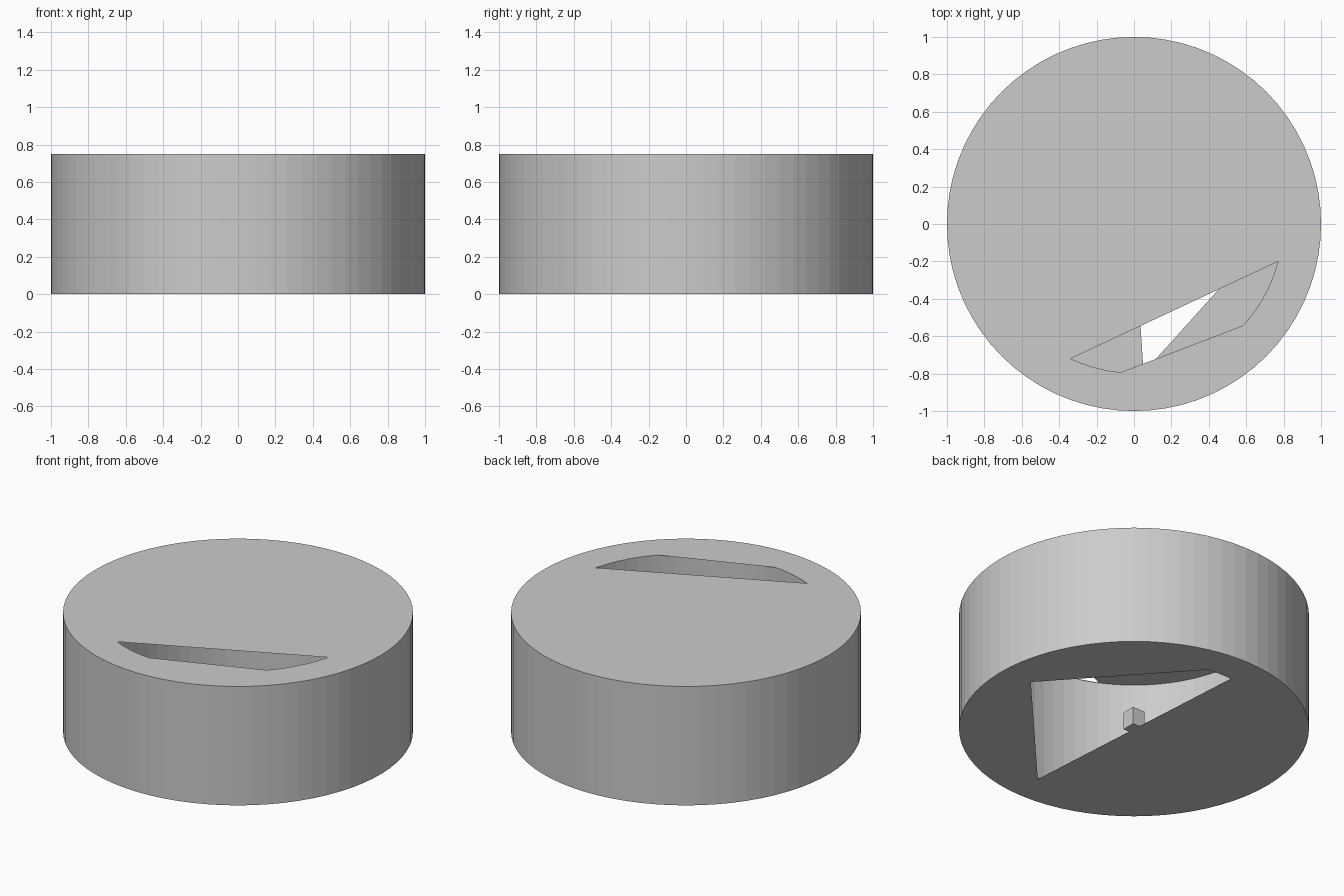
import bpy, bmesh
from math import cos, sin, radians, pi

if "Cube" in bpy.data.objects:
    bpy.data.objects.remove(bpy.data.objects["Cube"])

H = 0.75        # height
R_OUT = 1.0     # outer wall radius
R_IN = 0.8      # inner cavity radius
SIDES = 72


def finish(name, bm):
    mesh = bpy.data.meshes.new(name)
    bm.to_mesh(mesh)
    bm.free()
    obj = bpy.data.objects.new(name, mesh)
    bpy.context.collection.objects.link(obj)
    return obj


def polar(r, deg):
    return (r * cos(radians(deg)), r * sin(radians(deg)))


def circle(r):
    return [polar(r, 360 * i / SIDES) for i in range(SIDES)]


def arc(a, b, steps=5):
    return [polar(R_IN - 0.004, a + (b - a) * i / steps) for i in range(steps + 1)]


def wall(name, r, inward=False):
    bm = bmesh.new()
    low = [bm.verts.new((x, y, 0)) for x, y in circle(r)]
    high = [bm.verts.new((x, y, H)) for x, y in circle(r)]
    for i in range(SIDES):
        j = (i + 1) % SIDES
        quad = [low[i], low[j], high[j], high[i]]
        bm.faces.new(quad[::-1] if inward else quad)
    return finish(name, bm)


def cap(name, z, opening, up):
    # thin disc with an opening cut out of it
    bm = bmesh.new()
    edges = []
    for loop in (circle(R_OUT), opening):
        vs = [bm.verts.new((x, y, z)) for x, y in loop]
        edges += [bm.edges.new((vs[i - 1], vs[i])) for i in range(len(vs))]
    bmesh.ops.triangle_fill(bm, edges=edges, use_beauty=True, use_dissolve=False)
    bm.normal_update()
    for f in bm.faces:
        if (f.normal.z > 0) != up:
            f.normal_flip()
    return finish(name, bm)


# Outer shell and cavity wall
wall("outer_wall", R_OUT)
wall("inner_wall", R_IN, inward=True)

# Lid with a slanted slot bounded by two chords and two arcs
cap("lid", H, arc(-115.2, -95) + arc(-43, -14.6), True)

# Floor with a large, nearly triangular opening
cap("floor", 0, [polar(R_IN - 0.004, -86.3), polar(R_IN - 0.004, 2.2)] + arc(82, 94), False)

# Small square boss in the middle of the floor
bm = bmesh.new()
bmesh.ops.create_cube(bm, size=1)
bmesh.ops.scale(bm, vec=(0.085, 0.085, 0.11), verts=bm.verts)
bmesh.ops.translate(bm, vec=(0, 0, 0.055), verts=bm.verts)
finish("floor_boss", bm)
